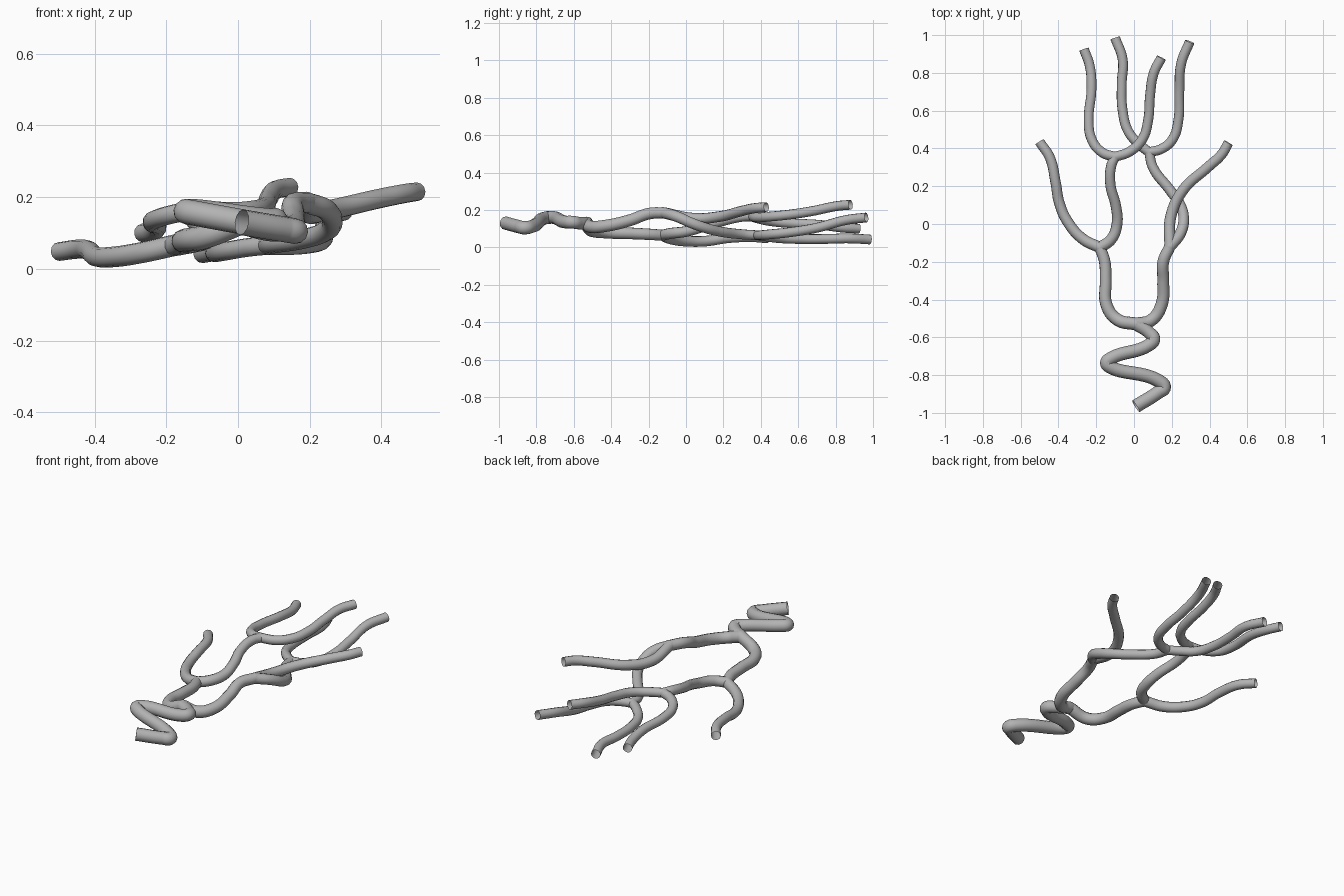
import bpy

# Remove the default object
cube = bpy.data.objects.get("Cube")
if cube:
    bpy.data.objects.remove(cube, do_unlink=True)

# One plain grey for the whole model
grey = bpy.data.materials.new("plain_grey")
grey.use_nodes = True
colour = (.45, .45, .45, 1)
grey.diffuse_color = colour
grey.node_tree.nodes["Principled BSDF"].inputs["Base Color"].default_value = colour

TRUNK, LIMB, BRANCH, TIP = .036, .034, .03, .026


def tube(name, start_radius, end_radius, points):
    """Open round tube through the points, tapering evenly along its length."""
    curve = bpy.data.curves.new(name, "CURVE")
    curve.dimensions = "3D"
    curve.bevel_depth = 1.0
    curve.bevel_resolution = 4
    curve.resolution_u = 8
    curve.use_fill_caps = False
    spline = curve.splines.new("BEZIER")
    spline.bezier_points.add(len(points) - 1)
    for i, (knot, place) in enumerate(zip(spline.bezier_points, points)):
        t = i / (len(points) - 1)
        knot.co = place
        knot.radius = start_radius + (end_radius - start_radius) * t
        knot.handle_left_type = knot.handle_right_type = "AUTO"
    helper = bpy.data.objects.new(name + "_path", curve)
    bpy.context.collection.objects.link(helper)
    bpy.context.view_layer.update()
    graph = bpy.context.evaluated_depsgraph_get()
    mesh = bpy.data.meshes.new_from_object(helper.evaluated_get(graph))
    bpy.data.objects.remove(helper, do_unlink=True)
    mesh.materials.clear()
    mesh.materials.append(grey)
    mesh.shade_smooth()
    bpy.context.collection.objects.link(bpy.data.objects.new(name, mesh))


def joint(name, place, radius):
    """Rounded filler where tubes meet."""
    bpy.ops.mesh.primitive_uv_sphere_add(segments=16, ring_count=10,
                                         radius=radius, location=place)
    ball = bpy.context.object
    ball.name = name
    ball.data.materials.append(grey)
    ball.data.shade_smooth()


# Points where the tubes divide
base_fork = (.01, -.53, .13)
left_fork = (.19, -.12, .185)
right_fork = (-.18, -.125, .065)
left_inner_fork = (.08, .38, .065)
right_inner_fork = (-.1, .355, .165)

for name, place, radius in (
        ("base_joint", base_fork, LIMB),
        ("left_joint", left_fork, BRANCH),
        ("right_joint", right_fork, BRANCH),
        ("left_inner_joint", left_inner_fork, TIP),
        ("right_inner_joint", right_inner_fork, TIP)):
    joint(name, place, radius)

# Zigzag trunk
tube("zigzag_trunk", TRUNK, LIMB, [
    (.01, -.965, .13), (.13, -.89, .11), (.16, -.865, .105), (.13, -.83, .11),
    (-.12, -.76, .155), (-.145, -.735, .16), (-.12, -.71, .16),
    (.08, -.64, .135), (.105, -.61, .135), (.08, -.575, .13), base_fork])

# Two main limbs
tube("left_limb", LIMB, BRANCH, [
    base_fork, (.09, -.51, .11), (.145, -.43, .115), (.155, -.3, .145),
    (.155, -.2, .18), left_fork])
tube("right_limb", LIMB, BRANCH, [
    base_fork, (-.09, -.505, .09), (-.145, -.43, .08), (-.15, -.3, .075),
    (-.155, -.2, .07), right_fork])

# Outer branches
tube("left_outer_branch", BRANCH, TIP, [
    left_fork, (.195, .04, .155), (.26, .18, .165), (.39, .3, .195),
    (.465, .37, .21), (.5, .43, .215)])
tube("right_outer_branch", BRANCH, TIP, [
    right_fork, (-.27, -.08, .045), (-.35, .01, .033), (-.395, .11, .034),
    (-.415, .22, .05), (-.445, .35, .055), (-.5, .435, .048)])

# Inner branches
tube("left_inner_branch", BRANCH, TIP, [
    left_fork, (.245, -.05, .165), (.263, .03, .13), (.245, .1, .105),
    (.19, .18, .085), (.1, .3, .07), left_inner_fork])
tube("right_inner_branch", BRANCH, TIP, [
    right_fork, (-.12, -.08, .075), (-.09, 0, .085), (-.095, .09, .11),
    (-.125, .21, .145), (-.12, .31, .165), right_inner_fork])

# Four end twigs
tube("left_outer_twig", TIP, TIP, [
    left_inner_fork, (.15, .4, .065), (.205, .45, .07), (.235, .55, .08),
    (.24, .7, .105), (.25, .85, .145), (.295, .965, .16)])
tube("left_inner_twig", TIP, TIP, [
    left_inner_fork, (.03, .42, .06), (-.03, .49, .05), (-.06, .6, .045),
    (-.065, .74, .045), (-.06, .87, .048), (-.1, .985, .042)])
tube("right_outer_twig", TIP, TIP, [
    right_inner_fork, (-.17, .38, .155), (-.225, .45, .14), (-.24, .55, .13),
    (-.225, .72, .12), (-.235, .84, .105), (-.265, .925, .1)])
tube("right_inner_twig", TIP, TIP, [
    right_inner_fork, (-.02, .385, .16), (.045, .45, .165), (.075, .55, .175),
    (.085, .68, .195), (.105, .8, .22), (.145, .88, .228)])
